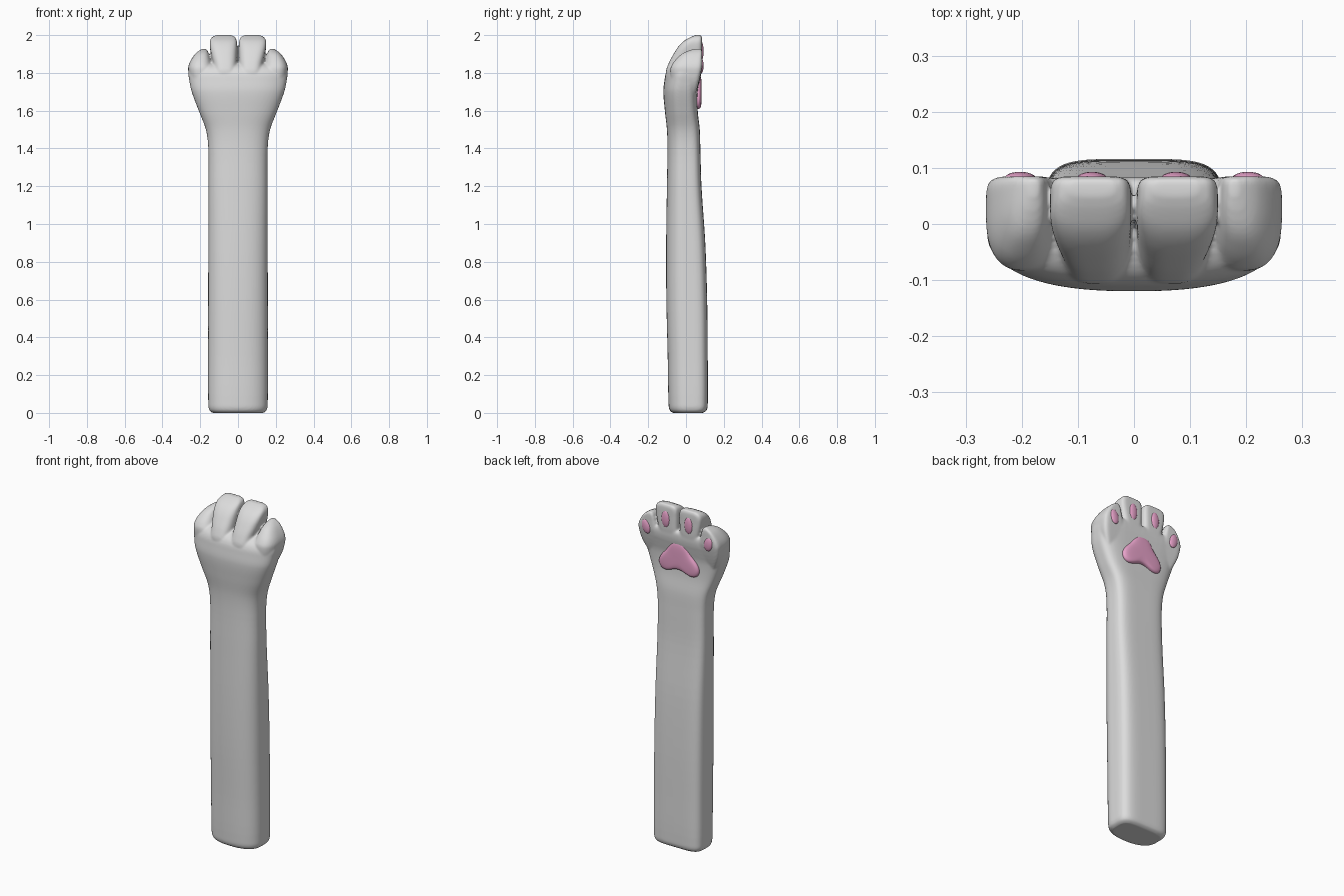
import bpy, bmesh, math

if "Cube" in bpy.data.objects:
    bpy.data.objects.remove(bpy.data.objects["Cube"])


def material(name, rgb):
    m = bpy.data.materials.new(name)
    m.diffuse_color = (*rgb, 1)
    m.use_nodes = True
    m.node_tree.nodes["Principled BSDF"].inputs["Base Color"].default_value = m.diffuse_color
    return m


FUR = material("light grey fur", (0.72, 0.72, 0.72))
PINK = material("pink pad", (0.82, 0.37, 0.60))


def finish(bm, name, mat):
    bmesh.ops.recalc_face_normals(bm, faces=bm.faces)
    for f in bm.faces:
        f.smooth = True
    me = bpy.data.meshes.new(name)
    bm.to_mesh(me)
    bm.free()
    me.materials.append(mat)
    ob = bpy.data.objects.new(name, me)
    bpy.context.collection.objects.link(ob)
    return ob


def refine(rows, steps=5):
    """Smoothly interpolate rows along their first value (height)."""
    def slope(i):
        a, b = rows[max(i - 1, 0)], rows[min(i + 1, len(rows) - 1)]
        return [(q - p) / (b[0] - a[0]) for p, q in zip(a, b)]
    out = []
    for i in range(len(rows) - 1):
        a, b, ma, mb = rows[i], rows[i + 1], slope(i), slope(i + 1)
        h = b[0] - a[0]
        for s in range(steps):
            t = s / steps
            out.append([(2*t**3 - 3*t*t + 1) * p + (t**3 - 2*t*t + t) * h * u
                        + (3*t*t - 2*t**3) * q + (t**3 - t*t) * h * v
                        for p, q, u, v in zip(a, b, ma, mb)])
    return out + [list(rows[-1])]


def loft(bm, rows, front_exp, back_exp, mid, n=48, flip=1):
    """Stack rounded sections given as (z, x left, x right, y front, y back)."""
    rings = []
    for z, xl, xr, yf, yb in refine(rows):
        cx, hw, cy = (xl + xr) / 2, (xr - xl) / 2, yf + (yb - yf) * mid
        ring = []
        for k in range(n):
            a = 2 * math.pi * k / n
            c, s = math.cos(a), math.sin(a)
            e = 2 / (back_exp if s > 0 else front_exp)
            x = cx + hw * math.copysign(abs(c) ** e, c)
            d = (yb - cy) if s > 0 else (cy - yf)
            y = cy + d * math.copysign(abs(s) ** e, s)
            ring.append(bm.verts.new((x * flip, y, z)))
        rings.append(ring)
    for a, b in zip(rings, rings[1:]):
        for k in range(n):
            j = (k + 1) % n
            bm.faces.new((a[k], a[j], b[j], b[k]))
    bm.faces.new(rings[0][::-1])
    bm.faces.new(rings[-1])


# Arm widening into the palm: z, half width, front, back
arm = [(0, .135, -.070, .092), (.012, .150, -.085, .108), (.04, .157, -.092, .115),
       (.3, .158, -.097, .115), (.6, .158, -.104, .112), (.9, .157, -.105, .102),
       (1.2, .156, -.101, .082), (1.4, .157, -.098, .076), (1.5, .170, -.101, .073),
       (1.6, .208, -.112, .062), (1.7, .245, -.120, .062), (1.76, .258, -.114, .073),
       (1.80, .262, -.106, .081), (1.83, .25, -.085, .083), (1.85, .21, -.045, .08),
       (1.858, .16, .0, .07)]
# Toes: z, inner x, outer x, front, back
inner_toe = [(1.72, .012, .125, -.09, .05), (1.80, .005, .130, -.107, .078),
             (1.85, .005, .133, -.092, .084), (1.90, .005, .143, -.066, .085),
             (1.94, .005, .149, -.040, .085), (1.97, .007, .148, -.010, .085),
             (1.99, .016, .136, .025, .083), (2.0, .034, .115, .05, .078)]
outer_toe = [(1.67, .13, .215, -.05, .045), (1.75, .125, .252, -.078, .068),
             (1.82, .128, .264, -.083, .083), (1.85, .139, .258, -.070, .085),
             (1.88, .148, .242, -.045, .085), (1.905, .156, .222, -.015, .085),
             (1.92, .163, .202, .02, .083), (1.928, .170, .187, .05, .08)]

bm = bmesh.new()
loft(bm, [(z, -w, w, f, b) for z, w, f, b in arm], 2.4, 4.5, .5, 64)
for side in (1, -1):
    loft(bm, inner_toe, 3.0, 6, .5, flip=side)
    loft(bm, outer_toe, 2.5, 6, .6, flip=side)
body = finish(bm, "arm_and_paw", FUR)

# Fuse the overlapping volumes into one soft skin
fuse = body.modifiers.new("fuse", 'REMESH')
fuse.mode = 'VOXEL'
fuse.voxel_size = 0.006
fuse.use_smooth_shade = True
soft = body.modifiers.new("soften", 'SMOOTH')
soft.factor = 0.5
soft.iterations = 5

# Large palm pad: one rounded upper lobe and two lower lobes
half = [(0, 1.80), (.034, 1.795), (.058, 1.768), (.080, 1.728), (.115, 1.695),
        (.134, 1.658), (.126, 1.622), (.096, 1.604), (.060, 1.612),
        (.030, 1.626), (0, 1.631)]
outline = half + [(-x, z) for x, z in half[-2:0:-1]]
bm = bmesh.new()
rings = []
for scale, y in ((1, .045), (1, .064), (.97, .071), (.90, .077), (.75, .081), (.4, .083)):
    rings.append([bm.verts.new((x * scale, y, 1.69 + (z - 1.69) * scale))
                  for x, z in outline])
for a, b in zip(rings, rings[1:]):
    for k in range(len(a)):
        j = (k + 1) % len(a)
        bm.faces.new((a[k], a[j], b[j], b[k]))
bm.faces.new(rings[0])
bm.faces.new(rings[-1])
palm = finish(bm, "palm_pad", PINK)
sub = palm.modifiers.new("round", 'SUBSURF')
sub.levels = sub.render_levels = 2

# Small oval pad on each toe
for side, label in ((1, "right"), (-1, "left")):
    for kind, x, z, rx, rz, tilt in (("inner", .075, 1.915, .027, .050, 0),
                                     ("outer", .203, 1.838, .027, .042, .25)):
        bm = bmesh.new()
        bmesh.ops.create_uvsphere(bm, u_segments=24, v_segments=16, radius=1)
        bmesh.ops.scale(bm, vec=(rx, .012, rz), verts=bm.verts)
        pad = finish(bm, f"{kind}_toe_pad_{label}", PINK)
        pad.location = (x * side, .081, z)
        pad.rotation_euler = (0, tilt * side, 0)
